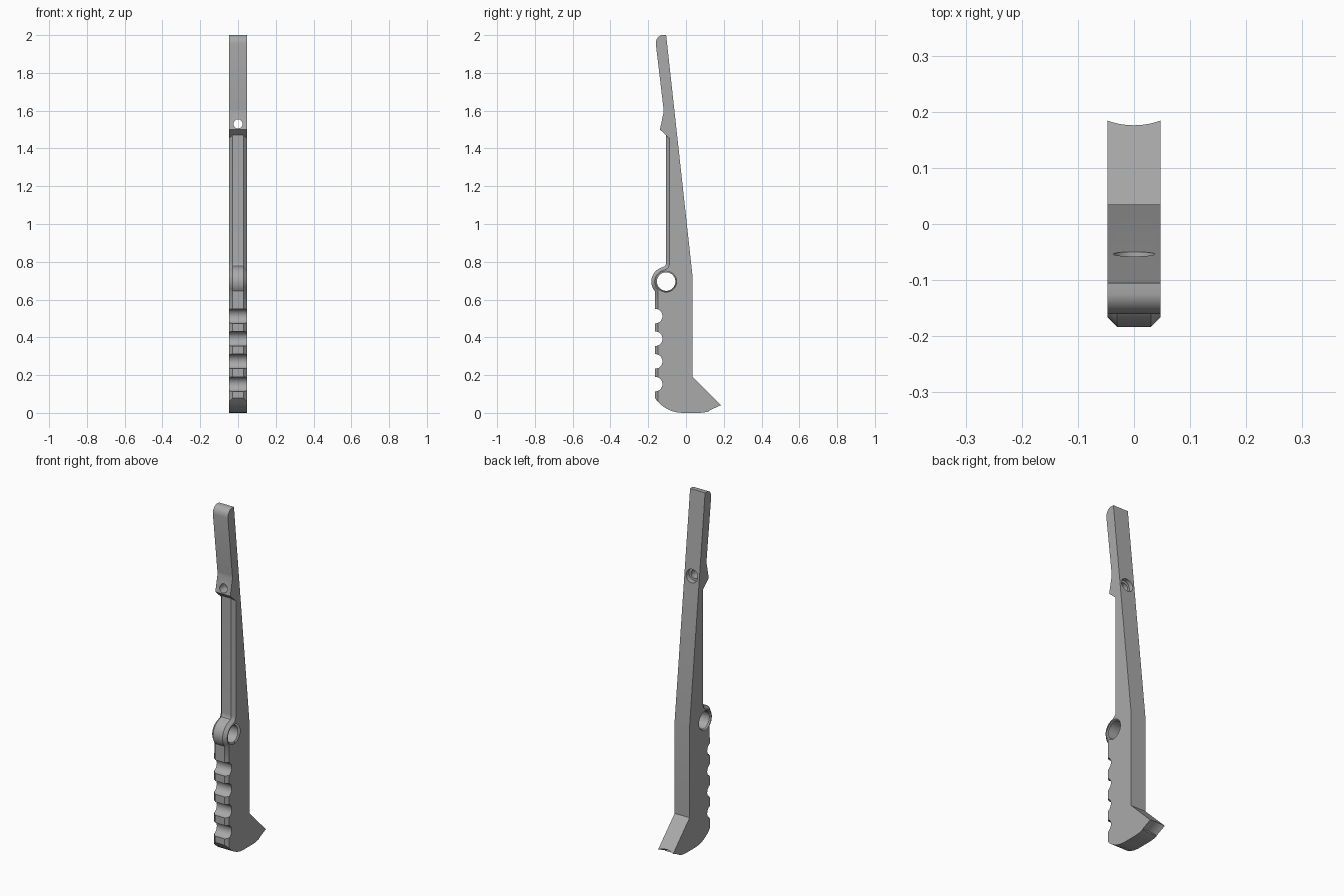
import bpy, bmesh
from math import radians, cos, sin, pi
from mathutils import Vector

cube = bpy.data.objects.get("Cube")
if cube:
    bpy.data.objects.remove(cube, do_unlink=True)

grey = bpy.data.materials.new("satin grey")
grey.use_nodes = True
COLOUR = (0.4, 0.4, 0.4, 1)
grey.diffuse_color = COLOUR
grey.node_tree.nodes["Principled BSDF"].inputs["Base Color"].default_value = COLOUR

HALF = 0.0475          # half width
CH = 0.0175            # front edge chamfer
EYE = (-0.105, 0.695)  # centre of the eyelet


def both(*pts):
    """Profile points with no chamfer."""
    return [(p, p) for p in pts]


def arc(radius, start, end, n=20):
    angles = [radians(start + (end - start) * i / n) for i in range(n + 1)]
    return [(EYE[0] + radius * cos(a), EYE[1] + radius * sin(a)) for a in angles]


# Side profile as (centre outline, outer outline) pairs, chamfered along the front
profile = both((-0.105, 2.0), (0.035, 0.72), (0.035, 0.19), (0.185, 0.04),
               (0.14, 0.017), (0.115, 0.006), (0.085, 0.001), (0.06, 0), (-0.02, 0),
               (-0.05, 0.003), (-0.08, 0.011), (-0.11, 0.026), (-0.13, 0.041))
profile += [((-0.165, 0.078), (-0.165 + CH, 0.058))]
profile += list(zip(arc(0.0785, 220, 105), arc(0.0785 - CH, 226, 105)))
profile += [((-0.111, 0.778), (-0.098, 0.764)),
            ((-0.106, 0.787), (-0.09, 0.776)),
            ((-0.105, 0.80), (-0.105 + CH, 0.79)),
            ((-0.105, 1.47), (-0.105 + CH, 1.453))]
profile += both((-0.138, 1.50), (-0.118, 1.595), (-0.119, 1.61), (-0.16, 1.955),
                (-0.157, 1.975), (-0.148, 1.99), (-0.135, 1.998), (-0.125, 2.0))

# Handle body: four sections lofted across the width
bm = bmesh.new()
rings = []
for x, k in ((-HALF, 1), (CH - HALF, 0), (HALF - CH, 0), (HALF, 1)):
    rings.append([bm.verts.new((x, *pair[k])) for pair in profile])
n = len(profile)
for a, b in zip(rings, rings[1:]):
    for i in range(n):
        j = (i + 1) % n
        bm.faces.new((a[i], a[j], b[j], b[i]))
bm.faces.new(rings[0])
bm.faces.new(rings[-1])
bmesh.ops.recalc_face_normals(bm, faces=bm.faces)
mesh = bpy.data.meshes.new("handle_body")
bm.to_mesh(mesh)
bm.free()
body = bpy.data.objects.new("handle_body", mesh)
bpy.context.collection.objects.link(body)
mesh.materials.append(grey)


def cut(centre, axis, radius, depth, radius2=None, sides=48):
    """Subtract a cylinder or cone from the body."""
    bpy.ops.mesh.primitive_cone_add(vertices=sides, radius1=radius, depth=depth,
                                    radius2=radius if radius2 is None else radius2,
                                    location=centre)
    tool = bpy.context.object
    tool.rotation_euler = Vector(axis).to_track_quat('Z', 'Y').to_euler()
    tool.hide_render = True
    tool.data.materials.append(grey)
    mod = body.modifiers.new("cut", 'BOOLEAN')
    mod.operation = 'DIFFERENCE'
    mod.solver = 'EXACT'
    mod.object = tool
    bpy.context.view_layer.objects.active = body
    bpy.ops.object.modifier_apply(modifier=mod.name)
    bpy.data.objects.remove(tool, do_unlink=True)


# Finger grooves
for i in range(4):
    cut((0, -0.163, 0.1525 + 0.12 * i), (1, 0, 0), 0.0385, 0.3)

# Eyelet hole with chamfered rims
cut((0, *EYE), (1, 0, 0), 0.049, 0.3)
for side in (-1, 1):
    cut((side * HALF, *EYE), (side, 0, 0), 0.047, 0.02, 0.063)

# Screw hole with a counterbore at the back
cut((0, -0.08, 1.53), (0, 1, 0), 0.024, 0.3)
cut((0, -0.03, 1.53), (0, 1, 0), 0.037, 0.1)

# Hollow under the heel tip
along = Vector((0, 0.91, 0.414))
down = Vector((0, 0.414, -0.91))
R = 0.106
cut(Vector((0, 0.185, 0.04)) + down * (R - 0.012), along, R, 0.14, sides=96)

# Smooth curves, crisp edges
bpy.ops.object.select_all(action='DESELECT')
body.select_set(True)
bpy.context.view_layer.objects.active = body
bpy.ops.object.shade_smooth_by_angle(angle=radians(30))
